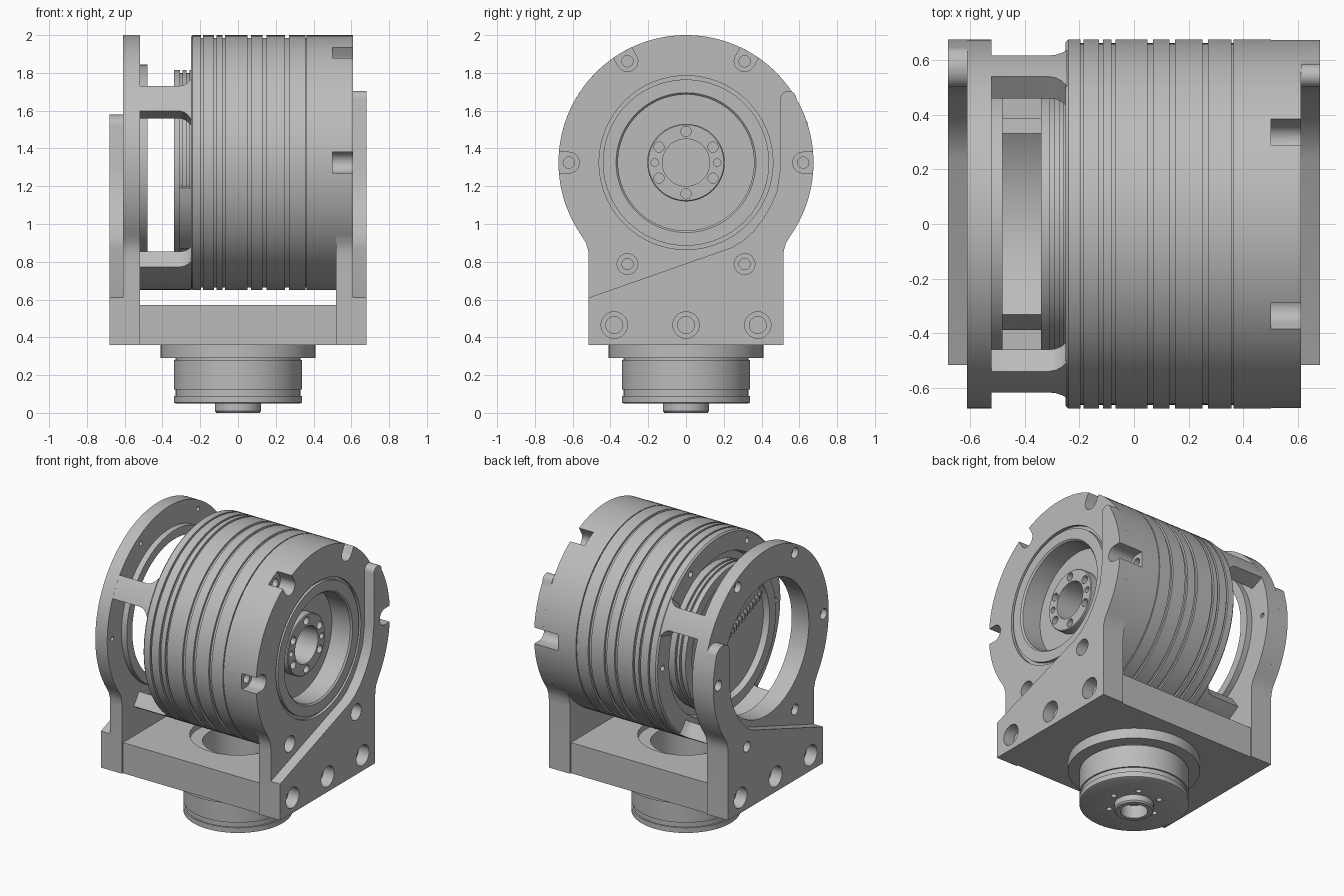
import bpy, bmesh
from math import sin, cos, radians, pi

if "Cube" in bpy.data.objects:
    bpy.data.objects.remove(bpy.data.objects["Cube"])

R, ZC = 0.675, 1.325          # drum radius and axis height

metal = bpy.data.materials.new("machined grey")
metal.use_nodes = True
grey = (0.5, 0.5, 0.5, 1)
metal.diffuse_color = grey
metal.node_tree.nodes["Principled BSDF"].inputs["Base Color"].default_value = grey


def build(name, solids):
    """Each solid is a list of equal point rings, skinned and capped."""
    bm = bmesh.new()
    for rings in solids:
        loops = [[bm.verts.new(p) for p in ring] for ring in rings]
        n = len(loops[0])
        for a, b in zip(loops, loops[1:]):
            for i in range(n):
                j = (i + 1) % n
                bm.faces.new((a[i], a[j], b[j], b[i]))
        bm.faces.new(loops[0][::-1])
        bm.faces.new(loops[-1])
    bmesh.ops.recalc_face_normals(bm, faces=bm.faces)
    mesh = bpy.data.meshes.new(name)
    bm.to_mesh(mesh)
    bm.free()
    mesh.materials.append(metal)
    ob = bpy.data.objects.new(name, mesh)
    bpy.context.collection.objects.link(ob)
    return ob


def lathe_x(profile, n=96, y=0, z=ZC):
    return [[(x, y + r * cos(2 * pi * i / n), z + r * sin(2 * pi * i / n))
             for i in range(n)] for x, r in profile]


def lathe_z(profile, n=72, cx=0, cy=0):
    return [[(cx + r * cos(2 * pi * i / n), cy + r * sin(2 * pi * i / n), z)
             for i in range(n)] for z, r in profile]


def prism(outline, x0, x1):
    return [[(x, y, z) for y, z in outline] for x in (x0, x1)]


def hole(x0, x1, y, z, r):
    return lathe_x([(x0, r), (x1, r)], 24, y, z)


def polar(r, deg):
    return r * cos(radians(deg)), ZC + r * sin(radians(deg))


def arc(r, a0, a1, n=48):
    return [polar(r, a0 + (a1 - a0) * i / n) for i in range(n + 1)]


def sector(r0, r1, mid, half, stations):
    """Curved bar along x; stations are (x, extra half angle)."""
    return [[(x, y, z) for y, z in arc(r1, mid - half - f, mid + half + f, 16)
             + arc(r0, mid + half + f, mid - half - f, 16)] for x, f in stations]


def cut(targets, solids):
    cutter = build("cutter", solids)
    cutter.hide_render = True
    for ob in targets:
        mod = ob.modifiers.new("cut", 'BOOLEAN')
        mod.operation = 'DIFFERENCE'
        mod.solver = 'EXACT'
        mod.object = cutter
        dg = bpy.context.evaluated_depsgraph_get()
        mesh = bpy.data.meshes.new_from_object(ob.evaluated_get(dg))
        ob.modifiers.clear()
        ob.data = mesh
    bpy.data.objects.remove(cutter)


# Drum: recessed hub face, grooved wall, stepped inner disc
profile = [(.3, .125), (.52, .125), (.52, .2), (.515, .205), (.46, .205), (.46, .36),
           (.6, .36), (.61, .37), (.61, .44), (.59, .44), (.59, .46), (.61, .46), (.61, R)]
for gx, w in ((.36, .006), (.26, .02), (.14, .02), (.06, .02), (-.075, .014),
              (-.12, .014), (-.19, .012)):
    profile += [(gx + w / 2, R), (gx + w / 2, R - .014), (gx - w / 2, R - .014), (gx - w / 2, R)]
profile += [(-.24, R), (-.25, R - .01), (-.25, .54), (-.2, .53), (-.2, .48)]
for gx in (-.265, -.3):
    profile += [(gx + .007, .49), (gx + .007, .475), (gx - .007, .475), (gx - .007, .49)]
profile += [(-.34, .49), (-.34, .42), (-.3, .41)]
drum = build("drum", [lathe_x(profile)])

# Side plates and their raised diagonal pads
foot = [(.515, .36), (.515, .82), (.518, .86), (.53, .9)]
foot_left = [(-y, z) for y, z in reversed(foot)]
leg = build("drum_leg", [prism(foot + [polar(R, -35)] + arc(.66, -35, -145)
                               + [polar(R, -145)] + foot_left, .52, .61)])
ring = build("ring_plate", [prism(foot + arc(R, -35, 215, 80) + foot_left, -.61, -.52)])


def pad(name, x0, x1, end, top):
    ye, ze = polar(R, end)
    mid, hw = (ye + .5) / 2, (ye - .5) / 2
    tip = [(mid + hw * cos(pi * i / 10), ze + (top - ze) * sin(pi * i / 10))
           for i in range(1, 11)]
    inner = [(.5, 1.3), (.48, 1.17), (.45, 1.1), (.41, 1.03), (.36, .965), (.3, .91),
             (.24, .875), (-.515, .61), (-.515, .36)]
    return build(name, [prism(foot + arc(R, -35, end, 24) + tip + inner, x0, x1)])


drum_pad = pad("drum_side_pad", .61, .68, 30, 1.705)
ring_pad = pad("ring_side_pad", -.68, -.61, 17, 1.58)

# Open centre of the ring plate and its inner collar
cut([ring], [lathe_x([(-.7, .46), (-.4, .46)])])
collar = build("ring_collar", [lathe_x([(-.525, .52), (-.48, .52)])])
cut([collar], [lathe_x([(-.6, .46), (-.4, .46)])])

# Bridges joining ring plate and drum, flaring at the drum
flare = [(-.525, 0), (-.31, 0), (-.285, .6), (-.265, 2), (-.245, 4.5)]
build("bridges", [sector(.575, R - .001, 30.5, 6.5, flare),
                  sector(.575, R - .001, 149.5, 6.5, flare),
                  sector(.575, R - .001, 270, 35, flare)])

# Rim notches and bolt pockets on the drum side
notches, bolts = [], []
for deg in range(0, 360, 60):
    y, z = polar(.62, deg)
    bolts.append(hole(.4, .55, y, z, .03))
    if deg > 180:
        notches.append(hole(.5, .75, y, z, .055))
        continue
    c, s = cos(radians(deg)), sin(radians(deg))
    u = [(.8, -.055)] + [(.62 - .055 * sin(pi * i / 16), -.055 * cos(pi * i / 16))
                         for i in range(17)] + [(.8, .055)]
    notches.append(prism([(a * c - b * s, ZC + a * s + b * c) for a, b in u], .5, .75))
cut([drum, leg, drum_pad], notches)
cut([drum, leg], bolts)

# Hub bolt circle and small holes in the drum's inner end
small = [hole(.48, .6, *polar(.165, a), .027) for a in range(30, 390, 60)]
small += [hole(.48, .6, *polar(.165, a), .02) for a in (0, 180)]
small += [hole(-.3, -.2, *polar(.61, a), .02) for a in (0, 60, 120, 180, 240, 300)]
cut([drum], small)

# Bolt holes through the ring plate, and big base bolts on both sides
cut([ring, ring_pad], [hole(-.75, -.57, *polar(.62, a), .036) for a in range(0, 360, 60)])
cut([ring], [hole(-.6, -.5, *polar(.62, a), .016) for a in range(0, 360, 60)])
for parts, s in (((leg, drum_pad), 1), ((ring, ring_pad), -1)):
    cut(parts, [hole(s * .6, s * .75, y, .465, .07) for y in (-.38, 0, .38)])
    cut(parts, [hole(s * .55, s * .65, y, .465, .045) for y in (-.38, 0, .38)])

# Base plate with stepped well
base = build("base_plate", [prism([(-.505, .36), (.505, .36), (.505, .57), (-.505, .57)],
                                  -.525, .525)])
cut([base], [lathe_z([(.53, .3), (.7, .3)])])
cut([base], [lathe_z([(.3, .22), (.6, .22)])])

# Lower mount: bored boss, grooved cylinder, flange and well
mount = build("lower_mount", [lathe_z([
    (.09, .085), (0, .085), (0, .115), (.01, .123), (.05, .123), (.05, .33), (.055, .34),
    (.09, .34), (.09, .33), (.125, .33), (.125, .34), (.28, .34), (.28, .33), (.29, .33),
    (.29, .41), (.361, .41), (.361, .22), (.15, .22)])])
cut([mount], [lathe_z([(.02, .018), (.09, .018)], 16,
                      .165 * cos(pi * i / 3), .165 * sin(pi * i / 3)) for i in range(6)])

# Inner fittings: curved guard and a row of pins on the disc
build("disc_guard", [sector(.46, .52, 218, 23, [(-.31, 0), (-.24, 0)])])
pins = []
for i in range(12):
    y, z = -.36 + .03 * i, 1.46 - .013 * i
    pins.append(prism([(y, z), (y + .015, z), (y + .015, z + .04), (y, z + .04)], -.325, -.295))
build("connector_pins", pins)

# Smooth round surfaces, keep machined edges sharp
for ob in bpy.context.scene.objects:
    ob.select_set(ob.type == 'MESH')
bpy.context.view_layer.objects.active = drum
bpy.ops.object.shade_smooth_by_angle(angle=radians(30))
